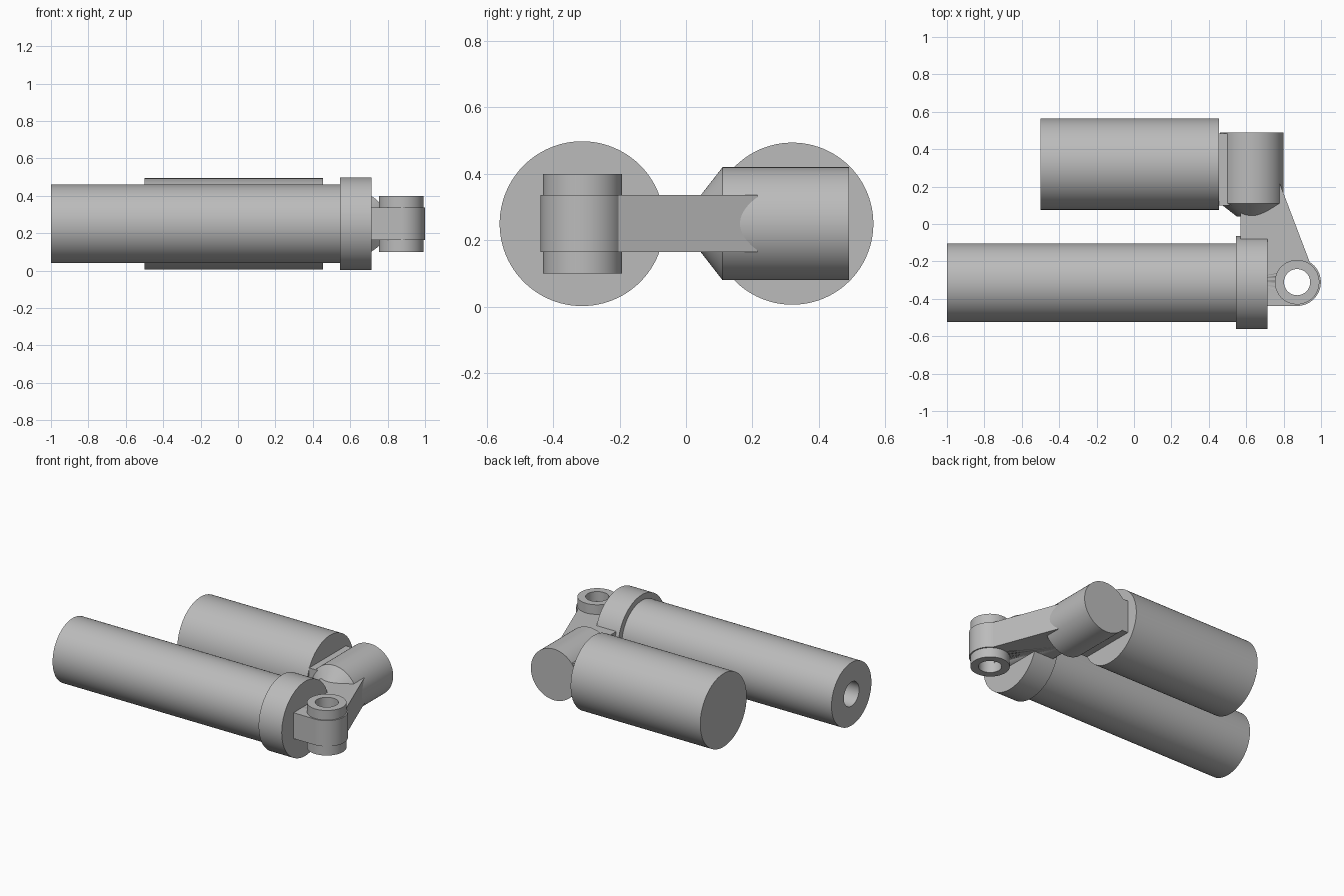
import bpy, bmesh, math
from mathutils import Matrix, Vector

cube = bpy.data.objects.get("Cube")
if cube:
    bpy.data.objects.remove(cube, do_unlink=True)

MID = 0.25  # height of every axis
SIDES = 96

metal = bpy.data.materials.new("grey metal")
metal.use_nodes = True
GREY = (0.5, 0.5, 0.5, 1)
metal.diffuse_color = GREY
metal.node_tree.nodes["Principled BSDF"].inputs["Base Color"].default_value = GREY


def finish(name, bm):
    bmesh.ops.remove_doubles(bm, verts=bm.verts, dist=1e-5)
    bmesh.ops.recalc_face_normals(bm, faces=bm.faces)
    mesh = bpy.data.meshes.new(name)
    bm.to_mesh(mesh)
    bm.free()
    mesh.materials.append(metal)
    ob = bpy.data.objects.new(name, mesh)
    bpy.context.collection.objects.link(ob)
    bpy.ops.object.select_all(action="DESELECT")
    bpy.context.view_layer.objects.active = ob
    ob.select_set(True)
    bpy.ops.object.shade_smooth_by_angle(angle=math.radians(30))
    return ob


def lathe(name, profile, axis, origin):
    """Turn (distance along axis, radius) points around an axis."""
    bm = bmesh.new()
    verts = [bm.verts.new((r, 0, t)) for t, r in profile]
    edges = [bm.edges.new(pair) for pair in zip(verts, verts[1:])]
    bmesh.ops.spin(bm, geom=verts + edges, cent=(0, 0, 0), axis=(0, 0, 1),
                   angle=2 * math.pi, steps=SIDES, use_merge=True)
    turn = Vector((0, 0, 1)).rotation_difference(Vector(axis)).to_matrix().to_4x4()
    bm.transform(Matrix.Translation(origin) @ turn)
    return finish(name, bm)


def prism(name, outline, z0, z1):
    bm = bmesh.new()
    face = bm.faces.new([bm.verts.new((x, y, z0)) for x, y in outline])
    up = bmesh.ops.extrude_face_region(bm, geom=[face])["geom"]
    bmesh.ops.translate(bm, vec=(0, 0, z1 - z0),
                        verts=[v for v in up if isinstance(v, bmesh.types.BMVert)])
    return finish(name, bm)


X, Y, Z = (1, 0, 0), (0, 1, 0), (0, 0, 1)

# Main body with a blind bore, and its end collar
lathe("main_cylinder", [(0.4, 0), (0.4, 0.08), (-1, 0.08), (-1, 0.21), (0.56, 0.21), (0.56, 0)],
      X, (0, -0.313, MID))
lathe("end_collar", [(0.545, 0), (0.545, 0.248), (0.715, 0.248), (0.715, 0)],
      X, (0, -0.313, MID))

# Side reservoir and the cross barrel that carries it
lathe("reservoir", [(-0.5, 0), (-0.5, 0.244), (0.455, 0.244), (0.455, 0)],
      X, (0, 0.32, MID))
lathe("cross_barrel", [(0.04, 0), (0.04, 0.08), (0.11, 0.17), (0.49, 0.17), (0.49, 0)],
      Y, (0.63, 0, MID))
prism("reservoir_mount", [(0.45, 0.1), (0.55, 0.1), (0.55, 0.485), (0.45, 0.485)],
      MID - 0.11, MID + 0.11)

# Mounting eye
EYE = Vector((0.872, -0.311, MID))
lathe("mounting_eye", [(-0.15, 0.07), (-0.15, 0.119), (0.15, 0.119), (0.15, 0.07), (-0.15, 0.07)],
      Z, EYE)

# Flat arm linking eye, collar and barrel, rounded around the eye
outline = [(0.57, -0.3), (0.7, -0.437)]
for i in range(33):
    a = math.radians(-90 + 148 * i / 32)
    outline.append((EYE.x + 0.127 * math.cos(a), EYE.y + 0.127 * math.sin(a)))
outline += [(0.78, 0.215), (0.57, 0.15)]
arm = prism("link_arm", outline, MID - 0.086, MID + 0.086)

# Pin hole through the arm
cutter = lathe("pin_hole_cutter", [(-0.3, 0), (-0.3, 0.07), (0.3, 0.07), (0.3, 0)], Z, EYE)
cutter.hide_render = True
cutter.hide_set(True)
cut = arm.modifiers.new("pin hole", "BOOLEAN")
cut.operation = "DIFFERENCE"
cut.solver = "EXACT"
cut.object = cutter
